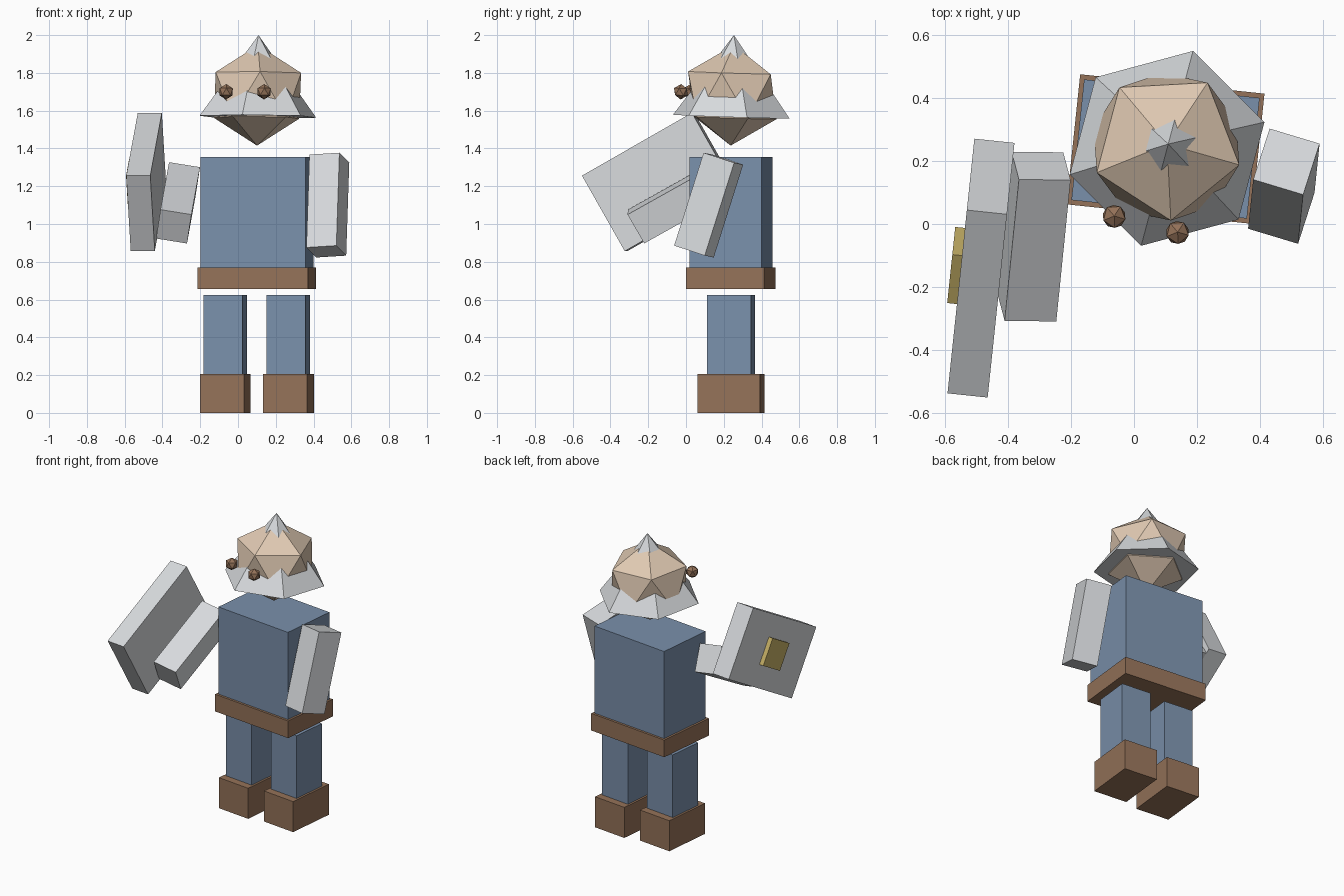
import bpy, bmesh, math
from mathutils import Vector, Euler

default = bpy.data.objects.get("Cube")
if default:
    bpy.data.objects.remove(default, do_unlink=True)


def material(name, rgb):
    mat = bpy.data.materials.new(name)
    mat.use_nodes = True
    color = (*rgb, 1.0)
    mat.diffuse_color = color
    bsdf = next(n for n in mat.node_tree.nodes if n.type == 'BSDF_PRINCIPLED')
    bsdf.inputs["Base Color"].default_value = color
    return mat


BLUE = material("blue_cloth", (0.195, 0.28, 0.41))
BROWN = material("brown_leather", (0.30, 0.17, 0.10))
GREY = material("light_steel", (0.68, 0.70, 0.72))
SKIN = material("skin", (0.75, 0.59, 0.45))
GOLD = material("gold", (0.57, 0.44, 0.135))

YAW = math.radians(-6)       # the figure stands turned slightly
CX, CY = 0.10, 0.238         # body axis


def finish(bm, name, loc, rot, mat):
    mesh = bpy.data.meshes.new(name)
    bm.to_mesh(mesh)
    bm.free()
    mesh.materials.append(mat)
    obj = bpy.data.objects.new(name, mesh)
    obj.location, obj.rotation_euler = loc, rot
    bpy.context.collection.objects.link(obj)
    return obj


def box(name, size, loc, mat, rot=(0, 0, YAW)):
    bm = bmesh.new()
    bmesh.ops.create_cube(bm, size=1)
    bmesh.ops.scale(bm, vec=size, verts=bm.verts)
    return finish(bm, name, loc, rot, mat)


def faceted_ball(name, radius, loc, mat, rot=(0, 0, YAW)):
    bm = bmesh.new()
    bmesh.ops.create_icosphere(bm, subdivisions=1, radius=radius)
    return finish(bm, name, loc, rot, mat)


def pointed_hat(name, radius, height, sides, loc, mat, rot):
    bm = bmesh.new()
    tip = bm.verts.new((0, 0, height))
    angles = [math.tau * (i + 0.5) / sides for i in range(sides)]
    ring = [bm.verts.new((radius * math.cos(a), radius * math.sin(a), 0)) for a in angles]
    for i in range(sides):
        bm.faces.new((ring[i], ring[(i + 1) % sides], tip))
    bm.faces.new(ring[::-1])
    return finish(bm, name, loc, rot, mat)


# Torso and belt
box("torso", (0.56, 0.385, 0.655), (CX, CY, 1.0275), BLUE)
box("belt", (0.588, 0.415, 0.115), (CX, CY, 0.7125), BROWN)

# Legs and boots
for side, sx in (("right", -1), ("left", 1)):
    x = CX + sx * 0.167
    box(side + "_leg", (0.207, 0.235, 0.425), (x, CY, 0.4125), BLUE)
    box(side + "_boot", (0.235, 0.332, 0.205), (x, CY, 0.1025), BROWN)

# Arms
ARM = (0.166, 0.178, 0.516)
box("left_arm", ARM, (0.4755, 0.12, 1.10), GREY, (-0.303, -0.06, -0.293))
box("right_arm", ARM, (-0.3175, -0.04, 1.112), GREY, (-1.056, 0.158, -0.012))

# Shield with its boss on the outer face
shield_rot = Euler((-1.053, 0, -0.105))
shield_loc = Vector((-0.4855, -0.14, 1.2225))
box("shield", (0.128, 0.46, 0.673), shield_loc, GREY, shield_rot)
boss_offset = Vector((-0.0725, 0, 0))
boss_offset.rotate(shield_rot)
box("shield_boss", (0.045, 0.178, 0.178), shield_loc + boss_offset, GOLD, shield_rot)

# Head, with the helmet cone passing through it
head_rot = (-0.033, 0, -0.26)
faceted_ball("head", 0.266, (0.103, 0.245, 1.681), SKIN, head_rot)
pointed_hat("helmet", 0.32, 0.432, 6, (0.105, 0.24, 1.568), GREY, head_rot)

# Eyes
for side, x, y in (("right", -0.063, 0.024), ("left", 0.138, -0.027)):
    faceted_ball(side + "_eye", 0.041, (x, y, 1.70), BROWN, head_rot)
